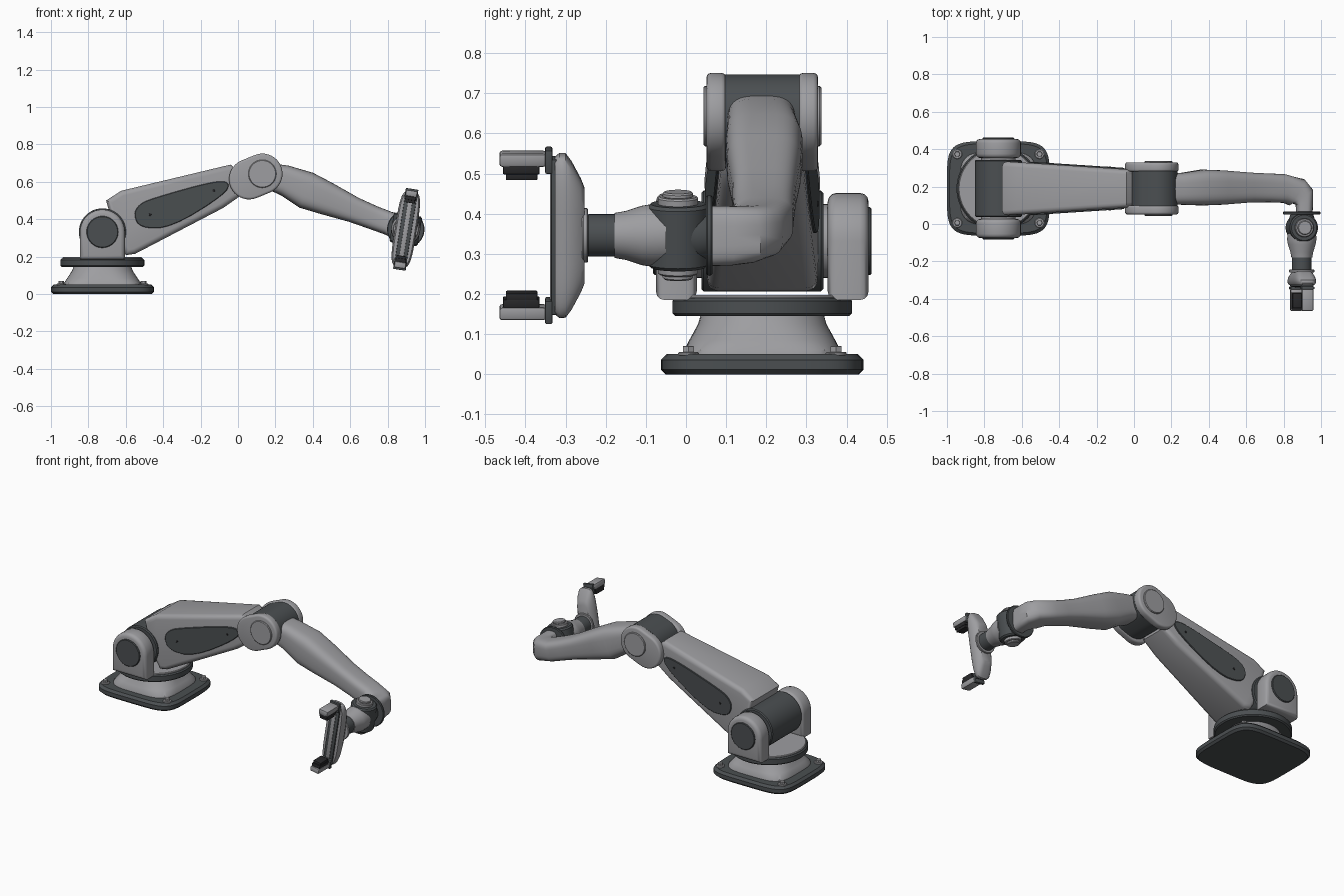
import bpy, bmesh, math
from mathutils import Matrix, Vector

cube = bpy.data.objects.get("Cube")
if cube:
    bpy.data.objects.remove(cube, do_unlink=True)


def material(name, rgb, rough=0.5):
    m = bpy.data.materials.new(name)
    m.use_nodes = True
    col = (*rgb, 1)
    m.diffuse_color = col
    node = m.node_tree.nodes["Principled BSDF"]
    node.inputs["Base Color"].default_value = col
    node.inputs["Roughness"].default_value = rough
    return m


LIGHT = material("light grey shell", (0.34, 0.34, 0.355))
DARK = material("dark grey metal", (0.07, 0.078, 0.083))
BLACK = material("black rubber", (0.022, 0.022, 0.024))

CY = 0.19                                   # centre plane of the arm
BASE = Vector((-0.725, CY, 0))
X, Y, Z = Vector((1, 0, 0)), Vector((0, 1, 0)), Vector((0, 0, 1))


def finish(name, bm, mat, matrix=None):
    """Turn a bmesh into an object, smooth except at sharp edges."""
    if matrix:
        bm.transform(matrix)
    bmesh.ops.recalc_face_normals(bm, faces=bm.faces)
    for f in bm.faces:
        f.smooth = True
    for e in bm.edges:
        e.smooth = e.calc_face_angle(0) < math.radians(38)
    mesh = bpy.data.meshes.new(name)
    bm.to_mesh(mesh)
    bm.free()
    mesh.materials.append(mat)
    ob = bpy.data.objects.new(name, mesh)
    bpy.context.collection.objects.link(ob)
    return ob


def ring(c, u, v, a, b, n=2, count=40):
    """Superellipse ring around c in the plane of u and v."""
    def power(t):
        return math.copysign(abs(t) ** (2 / n), t)
    angles = [2 * math.pi * i / count for i in range(count)]
    return [c + u * a * power(math.cos(t)) + v * b * power(math.sin(t)) for t in angles]


def loft(name, rings, mat, matrix=None):
    bm = bmesh.new()
    loops = [[bm.verts.new(p) for p in r] for r in rings]
    for r0, r1 in zip(loops, loops[1:]):
        for i in range(len(r0)):
            j = (i + 1) % len(r0)
            bm.faces.new((r0[i], r0[j], r1[j], r1[i]))
    bm.faces.new(loops[0])
    bm.faces.new(loops[-1])
    return finish(name, bm, mat, matrix)


def turned(name, c, axis, profile, mat, matrix=None, count=40):
    """Round part from (distance along axis, radius) pairs."""
    u = Z if axis == Y else X
    v = axis.cross(u)
    rings = [ring(c + axis * d, u, v, r, r, 2, count) for d, r in profile]
    return loft(name, rings, mat, matrix)


def disc(name, c, axis, d0, d1, r, mat, chamfer=0.004, matrix=None, count=40):
    s = math.copysign(chamfer, d1 - d0)
    return turned(name, c, axis, [(d0, r - chamfer), (d0 + s, r), (d1 - s, r), (d1, r - chamfer)],
                  mat, matrix, count)


def prism(name, pts, y0, y1, mat, bevel=0.0, segments=3):
    """Side profile (x, z) extruded between two y functions of x."""
    bm = bmesh.new()
    a = [bm.verts.new((x, y0(x), z)) for x, z in pts]
    b = [bm.verts.new((x, y1(x), z)) for x, z in pts]
    caps = [bm.faces.new(a), bm.faces.new(b[::-1])]
    for i in range(len(a)):
        j = (i + 1) % len(a)
        bm.faces.new((a[i], b[i], b[j], a[j]))
    bmesh.ops.recalc_face_normals(bm, faces=bm.faces)
    if bevel:
        edges = list({e for f in caps for e in f.edges})
        bmesh.ops.bevel(bm, geom=edges, offset=bevel, segments=segments, profile=0.5,
                        affect='EDGES', clamp_overlap=False)
    return finish(name, bm, mat)


def box(name, lo, hi, mat, matrix, bevel=0.004):
    bm = bmesh.new()
    bmesh.ops.create_cube(bm, size=1)
    lo, hi = Vector(lo), Vector(hi)
    bm.transform(Matrix.Translation((lo + hi) / 2) @ Matrix.Diagonal((*(hi - lo), 1)))
    bmesh.ops.bevel(bm, geom=list(bm.edges), offset=bevel, segments=2, profile=0.5, affect='EDGES')
    return finish(name, bm, mat, matrix)


def arc(cx, cz, r, a0, a1, steps=18):
    angles = [math.radians(a0 + (a1 - a0) * i / steps) for i in range(steps + 1)]
    return [(cx + r * math.cos(t), cz + r * math.sin(t)) for t in angles]


def rounded(pts, times=2):
    """Cut the corners of a closed outline."""
    for _ in range(times):
        out = []
        for (ax, az), (bx, bz) in zip(pts, pts[1:] + pts[:1]):
            out += [(ax * .75 + bx * .25, az * .75 + bz * .25), (ax * .25 + bx * .75, az * .25 + bz * .75)]
        pts = out
    return pts


def flat(side, d):
    return lambda x: CY + side * d


# Base plate, pedestal and turntable
loft("base_plate", [ring(BASE + Z * z, X, Y, .275 - k, .2525 - k, 5, 64)
                    for z, k in ((0, .012), (.012, 0), (.036, 0), (.05, .014))], DARK)
loft("pedestal", [ring(BASE + Z * z, X, Y, a, b, n, 64) for z, a, b, n in
                  ((.045, .207, .197, 4), (.06, .205, .195, 4), (.085, .188, .182, 3.2),
                   (.125, .162, .16, 2.4), (.15, .153, .153, 2))], LIGHT)
disc("turntable", BASE, Z, .145, .19, .224, DARK, .007, count=64)
disc("turntable_top", BASE, Z, .185, .197, .214, LIGHT, count=64)
for sx in (-1, 1):
    for sy in (-1, 1):
        spot = BASE + Vector((sx * .22, sy * .184, 0))
        disc("base_washer", spot, Z, .045, .056, .026, LIGHT, .003, count=24)
        disc("base_bolt", spot, Z, .05, .071, .016, LIGHT, .002, count=6)

# Shoulder joint
shoulder = Vector((-0.725, CY, .332))
disc("shoulder_drum", shoulder, Y, -.152, .152, .126, DARK, .006, count=48)
arch = arc(-.725, .332, .12, 0, 180) + [(-.845, .185), (-.605, .185)]
for s in (-1, 1):
    prism("shoulder_bracket", arch, flat(s, .163), flat(s, .265), LIGHT, .022)
    disc("shoulder_hub", shoulder, Y, s * .145, s * .17, .092, LIGHT)
    disc("shoulder_cover", shoulder, Y, s * .255, s * .272, .085, DARK)


# Upper arm with inset side panels
def arm_y(side, extra=0):
    return lambda x: CY + side * (.1 - .065 * x + extra)


arm = [(-.705, .5), (-.625, .552), (-.04, .692), (.01, .65), (.02, .53),
       (-.08, .46), (-.55, .215), (-.6, .208), (-.65, .3)]
prism("upper_arm", arm, arm_y(-1), arm_y(1), LIGHT, .028, 4)
panel = rounded([(-.56, .425), (-.525, .352), (-.36, .352), (-.07, .53),
                 (-.04, .6), (-.13, .605), (-.46, .512), (-.53, .48)])
for s in (-1, 1):
    prism("arm_side_panel", panel, arm_y(s, -.01), arm_y(s, .007), DARK, .003, 1)
    for x, z in ((-.47, .425), (-.13, .552)):
        disc("panel_screw", Vector((x, arm_y(s)(x), z)), Y, 0, s * .0095, .007, BLACK, .001, count=12)

# Elbow joint
elbow = Vector((.13, CY, .643))
slope = 23


def stadium(p, q, r):
    return arc(*q, r, slope - 90, slope + 90) + arc(*p, r, slope + 90, slope + 270)


prism("elbow_drum", stadium((.085, .626), (.13, .643), .104), flat(-1, .093), flat(1, .093), DARK)
for s in (-1, 1):
    prism("elbow_cheek", stadium((.06, .614), (.13, .643), .108), flat(s, .09), flat(s, .139), LIGHT, .012)
    disc("elbow_cap", elbow, Y, s * .13, s * .147, .075, LIGHT)

# Forearm: sections of (x, y, z, yaw, pitch, half width, half height)
sections = [(.17, .188, .63, 0, 12, .085, .07), (.25, .188, .607, 0, 14, .085, .082),
            (.365, .195, .555, 0, 21, .096, .1), (.47, .195, .512, 0, 23, .092, .089),
            (.62, .195, .45, 0, 22, .08, .069), (.72, .193, .41, 0, 20, .077, .064),
            (.8, .19, .38, 0, 18, .077, .063), (.868, .17, .357, 32, 11, .081, .066),
            (.9, .148, .348, 57, 5, .067, .071), (.911, .112, .345, 80, 0, .048, .074),
            (.911, .062, .345, 90, 0, .044, .075)]
rings = []
for x, y, z, yaw, pitch, hw, hh in sections:
    yaw, pitch = math.radians(yaw), math.radians(pitch)
    ahead = Vector((math.cos(yaw) * math.cos(pitch), -math.sin(yaw) * math.cos(pitch), -math.sin(pitch)))
    across = Vector((math.sin(yaw), math.cos(yaw), 0))
    rings.append(ring(Vector((x, y, z)), across, ahead.cross(across), hw, hh, 3.4))
loft("forearm", rings, LIGHT)

# Wrist, in a frame tilted about the wrist axis
TILT = Matrix.Translation((.897, 0, .346)) @ Matrix.Rotation(math.radians(9), 4, 'Y')
O = Vector((0, 0, 0))
disc("wrist_flange", O, Y, .05, .066, .1, DARK, .004, TILT)
turned("wrist_mount", O, Y, [(-.03, .07), (.03, .068), (.054, .06)], DARK, TILT)
pivot = Vector((0, -.02, 0))
disc("wrist_body", pivot, Z, -.08, .08, .076, DARK, .008, TILT)
for s in (-1, 1):
    disc("wrist_cap", pivot, Z, s * .075, s * .098, .05, LIGHT, .004, TILT)
    disc("wrist_cap_lid", pivot, Z, s * .095, s * .11, .038, LIGHT, .004, TILT)
turned("wrist_cone", O, Y, [(-.05, .077), (-.085, .078), (-.11, .074), (-.15, .061), (-.178, .056)], LIGHT, TILT)
disc("wrist_collar", O, Y, -.17, -.247, .053, DARK, .004, TILT)
disc("gripper_flange", O, Y, -.244, -.259, .068, LIGHT, .003, TILT)

# Gripper body and slide rail
loft("gripper_body", [ring(Y * y, X, Z, a, b, 4, 48) for y, a, b in
                      ((-.253, .036, .12), (-.262, .046, .142), (-.285, .056, .185), (-.3, .058, .205),
                       (-.315, .057, .206), (-.327, .05, .197))], LIGHT, TILT)
box("slide_rail", (-.032, -.336, -.196), (.032, -.32, .196), DARK, TILT)
box("rail_strip", (-.012, -.339, -.17), (.012, -.33, .17), LIGHT, TILT, .002)

# Two opposing fingers with rubber pads
for s in (-1, 1):
    flip = TILT @ Matrix.Diagonal((1, 1, s, 1))
    box("finger_carriage", (-.034, -.351, .16), (.034, -.333, .219), DARK, flip)
    box("finger", (-.031, -.465, .177), (.031, -.348, .21), LIGHT, flip, .007)
    box("finger_pad_base", (-.028, -.456, .158), (.028, -.365, .18), BLACK, flip, .003)
    box("finger_pad", (-.026, -.449, .143), (.026, -.37, .162), BLACK, flip, .003)
